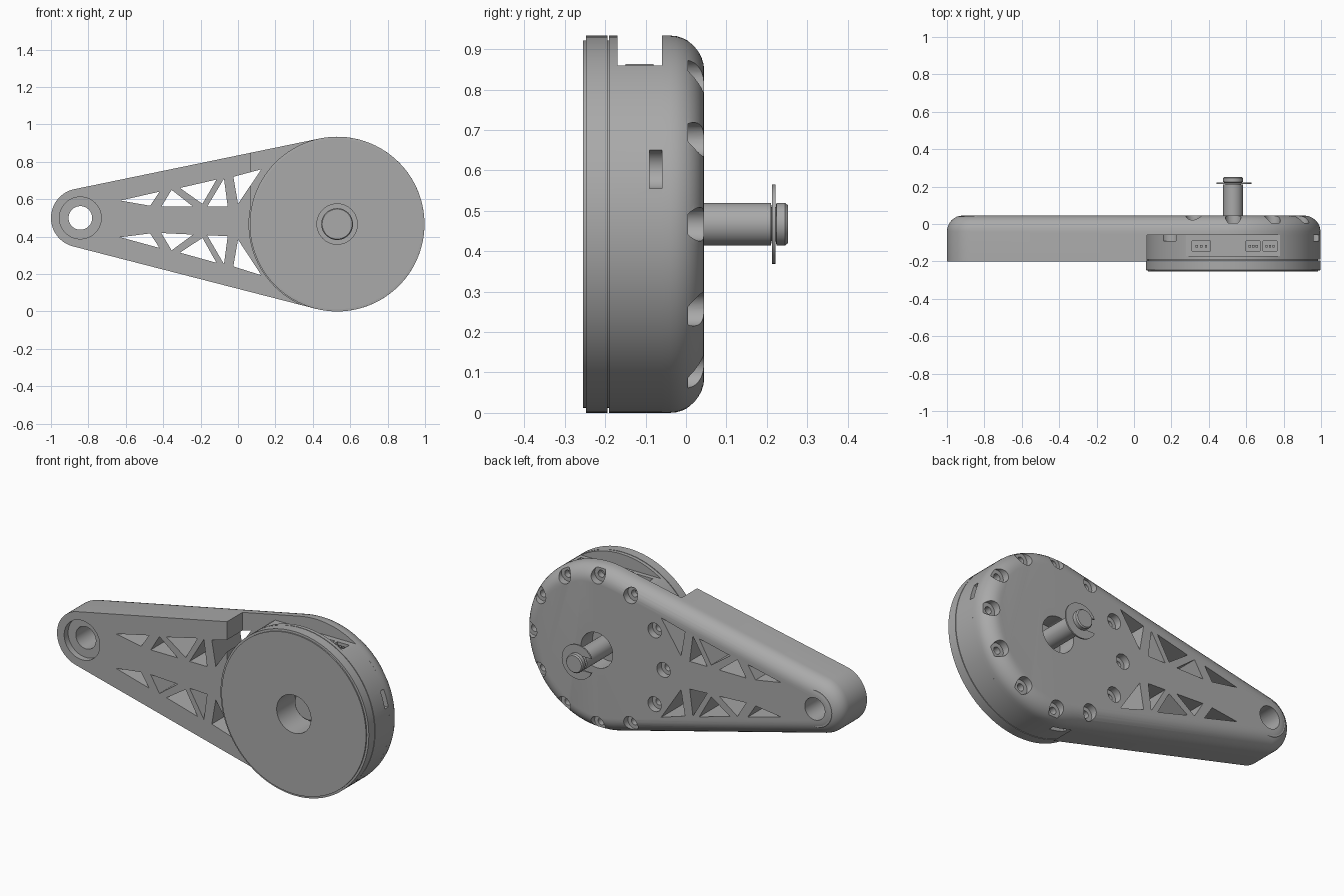
import bpy, bmesh, math
from mathutils import Vector

if bpy.data.objects.get("Cube"):
    bpy.data.objects.remove(bpy.data.objects["Cube"])

grey = bpy.data.materials.new("machined grey")
grey.use_nodes = True
grey.diffuse_color = (0.4, 0.4, 0.4, 1)
grey.node_tree.nodes["Principled BSDF"].inputs["Base Color"].default_value = (0.4, 0.4, 0.4, 1)

HUB, HUB_R = (0.53, 0.467), 0.467      # big end centre (x, z) and radius
TIP, TIP_R = (-0.843, 0.5), 0.157      # small end
FRONT, STEP, BACK = -0.2, -0.06, 0.045  # depths along y
TAU = math.tau


def loft(bm, rings):
    """Skin a stack of equal-length point rings and cap both ends."""
    loops = [[bm.verts.new(p) for p in ring] for ring in rings]
    n = len(loops[0])
    for a, b in zip(loops, loops[1:]):
        for i in range(n):
            j = (i + 1) % n
            bm.faces.new((a[i], a[j], b[j], b[i]))
    bm.faces.new(loops[0][::-1])
    bm.faces.new(loops[-1])


def lathe(bm, centre, profile, n=64):
    """Solid of revolution about a y-parallel axis; profile is (radius, y)."""
    loft(bm, [[(centre[0] + r * math.cos(TAU * i / n), y, centre[1] + r * math.sin(TAU * i / n))
               for i in range(n)] for r, y in profile])


def prism(bm, outline, y0, y1):
    loft(bm, [[(x, y, z) for x, z in outline] for y in (y0, y1)])


def box(bm, x0, x1, y0, y1, z0, z1):
    prism(bm, [(x0, z0), (x1, z0), (x1, z1), (x0, z1)], y0, y1)


def make(name, fill):
    bm = bmesh.new()
    fill(bm)
    bmesh.ops.recalc_face_normals(bm, faces=bm.faces)
    mesh = bpy.data.meshes.new(name)
    bm.to_mesh(mesh)
    bm.free()
    mesh.materials.append(grey)
    ob = bpy.data.objects.new(name, mesh)
    bpy.context.collection.objects.link(ob)
    return ob


def activate(ob):
    bpy.ops.object.select_all(action='DESELECT')
    ob.select_set(True)
    bpy.context.view_layer.objects.active = ob


def cut(ob, fill):
    cutter = make("cutter", fill)
    mod = ob.modifiers.new("cut", 'BOOLEAN')
    mod.operation, mod.solver, mod.object = 'DIFFERENCE', 'EXACT', cutter
    activate(ob)
    bpy.ops.object.modifier_apply(modifier=mod.name)
    bpy.data.objects.remove(cutter)


def smooth(ob):
    activate(ob)
    bpy.ops.object.shade_smooth_by_angle(angle=math.radians(30))


# Arm housing: tangent hull of two circles with a rounded back edge
axis = Vector(TIP) - Vector(HUB)
base = math.atan2(axis.y, axis.x)
spread = math.acos((HUB_R - TIP_R) / axis.length)


def hull_ring(inset, y):
    ring = []
    for centre, radius, a0, a1, n in ((HUB, HUB_R, base + spread, base + TAU - spread, 72),
                                      (TIP, TIP_R, base - spread, base + spread, 32)):
        for i in range(n + 1):
            a = a0 + (a1 - a0) * i / n
            r = radius - inset
            ring.append((centre[0] + r * math.cos(a), y, centre[1] + r * math.sin(a)))
    return ring


def fill_arm(bm):
    f = 0.085
    turns = [math.pi / 2 * i / 8 for i in range(9)]
    loft(bm, [hull_ring(0, FRONT)] +
         [hull_ring(f * (1 - math.cos(t)), BACK - f + f * math.sin(t)) for t in turns])


arm = make("arm_housing", fill_arm)


# Pocket for the motor and the relief beside it
cut(arm, lambda bm: lathe(bm, HUB, [(HUB_R + 0.004, -0.4), (HUB_R + 0.004, STEP)], 96))
cut(arm, lambda bm: box(bm, 0.07, 1.1, -0.4, STEP, 0.49, 1.1))

# Truss windows, repeated on both sides of the arm axis
WINDOWS = (
    ((-0.63, 0.593), (-0.42, 0.64), (-0.47, 0.565)),
    ((-0.41, 0.56), (-0.355, 0.65), (-0.24, 0.56)),
    ((-0.31, 0.66), (-0.115, 0.705), (-0.19, 0.575)),
    ((-0.165, 0.56), (-0.075, 0.71), (-0.055, 0.56)),
    ((-0.025, 0.72), (0.125, 0.76), (0.0, 0.575)),
)


def mirror_z(x, z):
    return 2 * (TIP[1] + (x - TIP[0]) * (HUB[1] - TIP[1]) / (HUB[0] - TIP[0])) - z


def fill_windows(bm):
    for tri in WINDOWS:
        prism(bm, tri, -0.4, 0.2)
        prism(bm, [(x, mirror_z(x, z)) for x, z in tri], -0.4, 0.2)


cut(arm, fill_windows)

# Twelve counterbored screw seats around the big end
SEATS = [(HUB[0] + 0.42 * math.cos(TAU * i / 12), HUB[1] + 0.42 * math.sin(TAU * i / 12))
         for i in range(12)]


def seat_cutter(radius, y0):
    def fill(bm):
        for c in SEATS:
            lathe(bm, c, [(radius, y0), (radius, 0.2)], 24)
    return fill


cut(arm, seat_cutter(0.042, 0.005))
cut(arm, seat_cutter(0.02, -0.03))

# Shaft opening and the bearing seat at the small end
cut(arm, lambda bm: lathe(bm, HUB, [(0.1, -0.4), (0.1, 0.2)]))
cut(arm, lambda bm: lathe(bm, TIP, [(0.112, -0.4), (0.112, -0.165)]))
cut(arm, lambda bm: lathe(bm, TIP, [(0.063, -0.4), (0.063, 0.2)]))
smooth(arm)

# Flanged ring on the back of the small end
tip_boss = make("tip_boss", lambda bm: lathe(bm, TIP, [(0.11, -0.02), (0.11, 0.034), (0.104, 0.041)]))
cut(tip_boss, lambda bm: lathe(bm, TIP, [(0.085, 0.025), (0.085, 0.2)]))
cut(tip_boss, lambda bm: lathe(bm, TIP, [(0.063, -0.2), (0.063, 0.2)]))
smooth(tip_boss)

# Motor body with a flat connector deck on top
motor = make("motor_body", lambda bm: lathe(bm, HUB, [(HUB_R, -0.19), (HUB_R, STEP)], 96))
DECK = 0.86
cut(motor, lambda bm: box(bm, 0.1, 0.95, -0.17, 0, DECK, 1.1))
SOCKETS = ((0.31, 0.41), (0.6, 0.675), (0.69, 0.765))


def fill_sockets(bm):
    for x0, x1 in SOCKETS:
        box(bm, x0, x1, -0.145, -0.092, DECK - 0.04, 1)


cut(motor, fill_sockets)


def fill_notches(bm):
    for degrees in (17, 137, 257):
        a = math.radians(degrees)
        c = (HUB[0] + HUB_R * math.cos(a), HUB[1] + HUB_R * math.sin(a))
        lathe(bm, c, [(0.05, -0.09), (0.05, STEP + 0.05)], 24)


cut(motor, fill_notches)
cut(motor, lambda bm: lathe(bm, HUB, [(0.108, -0.4), (0.108, 0.2)]))
smooth(motor)


# Connector pins and the small raised terminal block
def fill_pins(bm):
    for x0, x1 in SOCKETS:
        for i in range(3):
            x = x0 + (x1 - x0) * (i + 1) / 4
            box(bm, x - 0.006, x + 0.006, -0.125, -0.112, DECK - 0.045, DECK - 0.006)


make("connector_pins", fill_pins)
terminal = make("terminal_block", lambda bm: box(bm, 0.435, 0.575, -0.15, -0.08, DECK - 0.03, DECK + 0.004))


def fill_terminal_holes(bm):
    for x in (0.47, 0.54):
        box(bm, x - 0.012, x + 0.012, -0.127, -0.103, DECK - 0.02, 1)


cut(terminal, fill_terminal_holes)

# Rotor cap: recessed seam, rim and thin face plate
R = HUB_R
cap = make("rotor_cap", lambda bm: lathe(bm, HUB, [
    (R - 0.012, -0.185), (R - 0.012, -0.194), (R, -0.194), (R, -0.247),
    (R - 0.012, -0.248), (R - 0.012, -0.255)], 96))
cut(cap, lambda bm: lathe(bm, HUB, [(0.108, -0.4), (0.108, 0.2)]))
smooth(cap)

# Output shaft with a flanged head, clip groove and chamfered end
shaft = make("output_shaft", lambda bm: lathe(bm, HUB, [
    (0.08, -0.13), (0.085, -0.125), (0.085, -0.09), (0.053, -0.09), (0.053, 0.21),
    (0.042, 0.212), (0.042, 0.222), (0.053, 0.224), (0.053, 0.245), (0.047, 0.252)], 48))
smooth(shaft)

# Inner bearing plate that carries the shaft
bearing = make("bearing_plate", lambda bm: lathe(bm, HUB, [(0.12, -0.09), (0.12, -0.065)]))
smooth(bearing)

# Open retaining clip on the shaft
clip = make("retaining_clip", lambda bm: lathe(bm, HUB, [(0.098, 0.213), (0.098, 0.221)]))
cut(clip, lambda bm: lathe(bm, HUB, [(0.044, 0.1), (0.044, 0.3)]))
cut(clip, lambda bm: box(bm, HUB[0] - 0.3, HUB[0], 0.1, 0.3, HUB[1] - 0.04, HUB[1] + 0.04))
smooth(clip)
